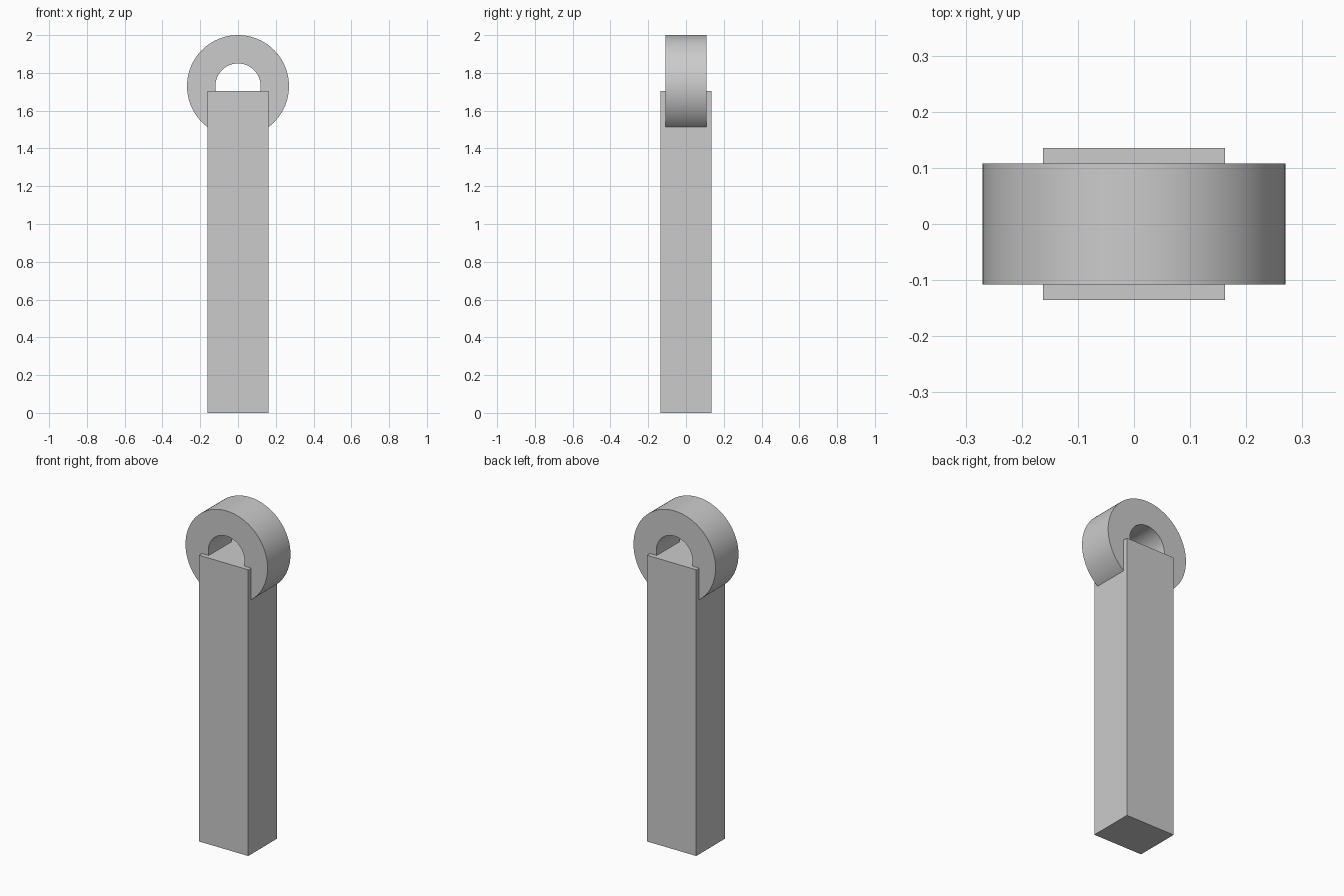
import bpy, bmesh, math
from mathutils import Matrix

if "Cube" in bpy.data.objects:
    bpy.data.objects.remove(bpy.data.objects["Cube"])

grey = bpy.data.materials.new("plain grey")
grey.diffuse_color = (0.6, 0.6, 0.6, 1)
grey.use_nodes = True
grey.node_tree.nodes["Principled BSDF"].inputs["Base Color"].default_value = grey.diffuse_color


def add_object(name, bm):
    bmesh.ops.recalc_face_normals(bm, faces=bm.faces)
    mesh = bpy.data.meshes.new(name)
    bm.to_mesh(mesh)
    bm.free()
    mesh.materials.append(grey)
    obj = bpy.data.objects.new(name, mesh)
    bpy.context.collection.objects.link(obj)
    return obj


# Rectangular post, closed on all sides
POST_W, POST_D, POST_H = 0.324, 0.27, 1.703
bm = bmesh.new()
bmesh.ops.create_cube(bm, size=1, matrix=Matrix.Translation((0, 0, POST_H / 2))
                      @ Matrix.Diagonal((POST_W, POST_D, POST_H, 1)))
add_object("post", bm)

# Thick ring set into the post top: rectangular section spun about the y axis
CENTRE_Z, OUTER, INNER, HALF_D, STEPS = 1.73, 0.27, 0.12, 0.108, 96
bm = bmesh.new()
section = [bm.verts.new((r, y, CENTRE_Z)) for r, y in
           ((INNER, -HALF_D), (OUTER, -HALF_D), (OUTER, HALF_D), (INNER, HALF_D))]
edges = [bm.edges.new((section[i], section[(i + 1) % 4])) for i in range(4)]
bmesh.ops.spin(bm, geom=section + edges, cent=(0, 0, CENTRE_Z), axis=(0, 1, 0),
               angle=math.tau, steps=STEPS, use_merge=True)
bmesh.ops.remove_doubles(bm, verts=bm.verts, dist=1e-5)
ring = add_object("ring", bm)

# Smooth curved walls, sharp rims
bpy.context.view_layer.objects.active = ring
ring.select_set(True)
bpy.ops.object.shade_smooth_by_angle(angle=math.radians(30))
